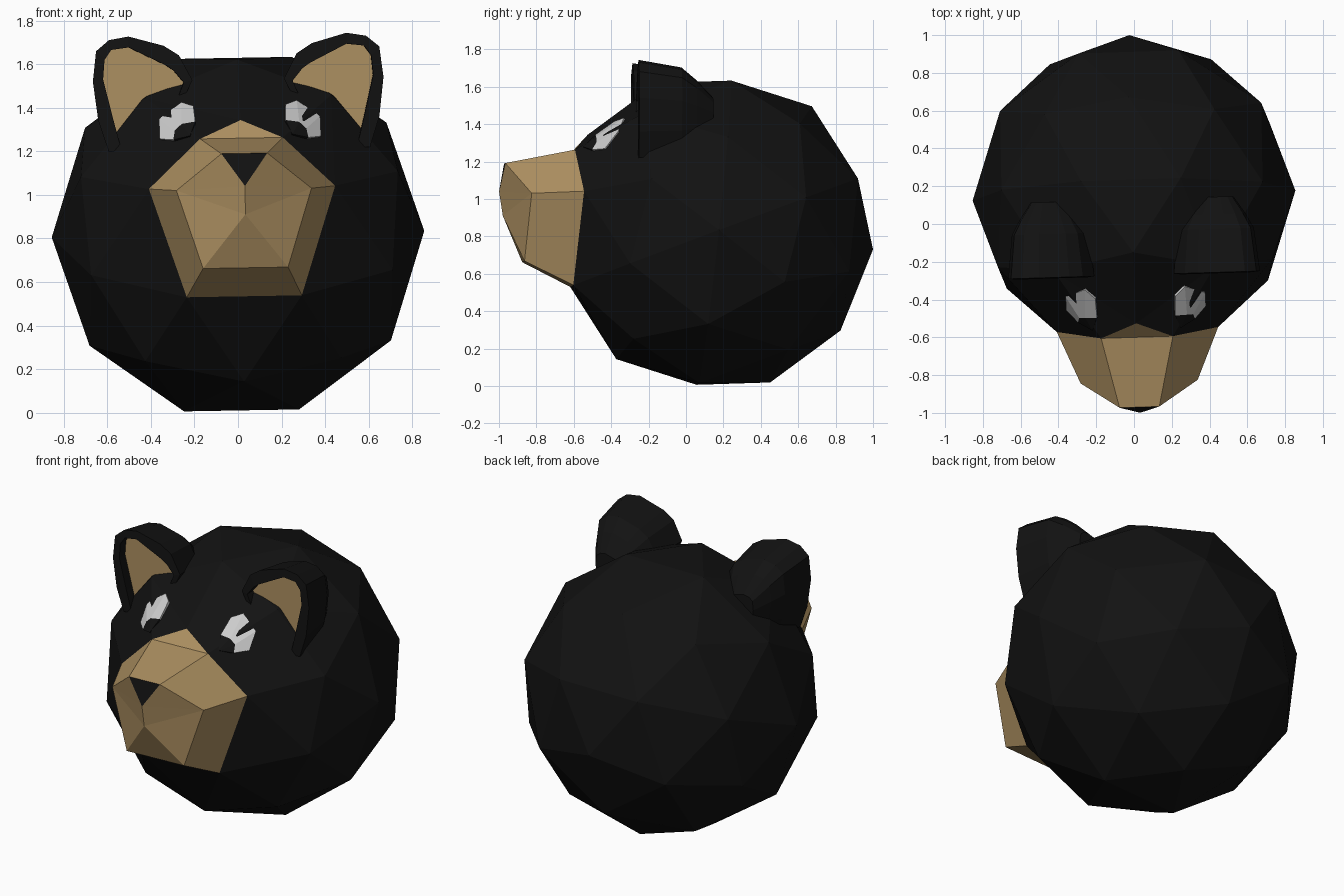
import bpy, bmesh
from math import radians
from mathutils import Matrix, Vector
from mathutils.bvhtree import BVHTree

if "Cube" in bpy.data.objects:
    bpy.data.objects.remove(bpy.data.objects["Cube"])

C = Vector((0, 0.15, 0.82))          # head centre
# slight turn and roll shared by the whole model
POSE = (Matrix.Translation(C) @ Matrix.Rotation(radians(-1), 4, 'Y')
        @ Matrix.Rotation(radians(1.8), 4, 'Z') @ Matrix.Translation(-C))


def material(name, colour):
    m = bpy.data.materials.new(name)
    m.diffuse_color = (*colour, 1)
    m.use_nodes = True
    m.node_tree.nodes["Principled BSDF"].inputs["Base Color"].default_value = m.diffuse_color
    return m


BLACK = material("black", (0.006, 0.006, 0.006))
TAN = material("tan", (0.42, 0.28, 0.12))
WHITE = material("white", (0.68, 0.68, 0.68))


def finish(name, bm, mats, recalc=True):
    if recalc:
        bmesh.ops.recalc_face_normals(bm, faces=bm.faces)
    bm.transform(POSE)
    me = bpy.data.meshes.new(name)
    bm.to_mesh(me)
    bm.free()
    for m in mats:
        me.materials.append(m)
    ob = bpy.data.objects.new(name, me)
    bpy.context.collection.objects.link(ob)
    return ob


# Head: icosphere with a pole facing forward; its front cap becomes the muzzle
bm = bmesh.new()
turn = Matrix.Rotation(radians(84), 4, 'X') @ Matrix.Rotation(radians(90), 4, 'Z')
bmesh.ops.create_icosphere(bm, subdivisions=2, radius=0.855,
                           matrix=Matrix.Translation(C) @ turn)
pole = min(bm.verts, key=lambda v: v.co.y)
ring = sorted((e.other_vert(pole) for e in pole.link_edges), key=lambda v: -v.co.z)
top, sides, lows = ring[0], ring[1:3], ring[3:5]
bmesh.ops.delete(bm, geom=[pole], context='VERTS')
for s in sides:
    edge = bm.edges.get((top, s))
    _, u = bmesh.utils.edge_split(edge, top, 0.5)
    u.co = (0.19 if s.co.x > 0 else -0.19, -0.60, 1.26)
    face = u.link_faces[0]
    far = next(v for v in face.verts if v not in (top, s, u))
    bmesh.utils.face_split(face, u, far)
base = {"T": top.co.copy(),
        "AR": max(sides, key=lambda v: v.co.x).co.copy(),
        "BR": max(lows, key=lambda v: v.co.x).co.copy()}
bm.normal_update()
tree = BVHTree.FromBMesh(bm)
finish("head", bm, [BLACK])

# Muzzle: cap pulled forward, R points are mirrored to L points
pts = dict(base, UR=(0.19, -0.60, 1.26), NR=(0.105, -0.97, 1.19),
           SR=(0.31, -0.835, 1.025), LR=(0.195, -0.87, 0.665),
           tip=(0, -1.0, 1.04), P=(0, -0.98, 0.91))
for k in [k for k in pts if k.endswith("R")]:
    x, y, z = pts[k]
    pts[k[0] + "L"] = (-x, y, z)
bm = bmesh.new()
vs = {k: bm.verts.new(p) for k, p in pts.items()}
half = ["UR AR SR NR", "AR BR LR SR", "NR SR tip", "SR P tip", "SR LR P"]
other = [" ".join(k[0] + "L" if k.endswith("R") else k for k in f.split()) for f in half]
for f in half + other + ["T UL UR", "UL UR NR NL", "BR BL LL LR", "P LR LL", "NR tip NL"]:
    face = bm.faces.new([vs[k] for k in f.split()])
    face.material_index = int(f == "NR tip NL")      # black nose
finish("muzzle", bm, [TAN, BLACK])

# Ears: outline lofted backwards into a dome, with a recessed tan bowl in front
OUTLINE = [(0.60, 1.21), (0.645, 1.35), (0.667, 1.53), (0.65, 1.67), (0.59, 1.72),
           (0.50, 1.735), (0.34, 1.69), (0.27, 1.645), (0.21, 1.53), (0.30, 1.35)]
INNER = [(0.54, 1.21), (0.575, 1.35), (0.62, 1.54), (0.612, 1.63), (0.58, 1.675),
         (0.50, 1.685), (0.33, 1.60), (0.295, 1.575), (0.25, 1.52), (0.32, 1.35)]
for side, s in (("right", 1), ("left", -1)):
    bm = bmesh.new()
    rings = [[bm.verts.new((s * x, y, z)) for x, z in INNER] for y in (-0.215, -0.275)]
    for y, k in ((-0.27, 1), (-0.04, 0.88), (0.04, 0.68), (0.13, 0.4)):
        rings.append([bm.verts.new((s * (0.45 + (x - 0.45) * k), y, 1.4 + (z - 1.4) * k))
                      for x, z in OUTLINE])
    n = len(OUTLINE)
    for a, b in zip(rings, rings[1:]):
        for i in range(n):
            j = (i + 1) % n
            bm.faces.new((a[i], a[j], b[j], b[i]))
    bm.faces.new(rings[-1])
    bm.faces.new(rings[0]).material_index = 1
    finish(side + "_ear", bm, [BLACK, TAN])

# Eyes: bent white strip hugging the head around a black pupil
RIM = [(0.212, -0.39, 1.412), (0.265, -0.34, 1.43), (0.37, -0.345, 1.355), (0.37, -0.44, 1.263)]
EDGE = [(0.207, -0.49, 1.34), (0.27, -0.45, 1.33), (0.302, -0.455, 1.30), (0.31, -0.49, 1.258)]
for side, s in (("right", 1), ("left", -1)):
    bm = bmesh.new()

    def on_head(p, lift):
        hit = tree.ray_cast(Vector((p[0], -2, p[2])), Vector((0, 1, 0)))[0]
        return bm.verts.new((s * p[0], min(p[1], hit.y - lift), p[2]))

    rim = [on_head(p, 0.012) for p in RIM]
    inner = [on_head(p, 0.02) for p in EDGE]
    pupil = on_head((0.235, -0.5, 1.275), 0.01)
    for i in range(3):
        bm.faces.new((rim[i], inner[i], inner[i + 1], rim[i + 1])[::s])
        bm.faces.new((inner[i], pupil, inner[i + 1])[::s]).material_index = 1
    ob = finish(side + "_eye", bm, [WHITE, BLACK], recalc=False)
    mod = ob.modifiers.new("thickness", 'SOLIDIFY')
    mod.thickness = 0.05
    mod.offset = -1
